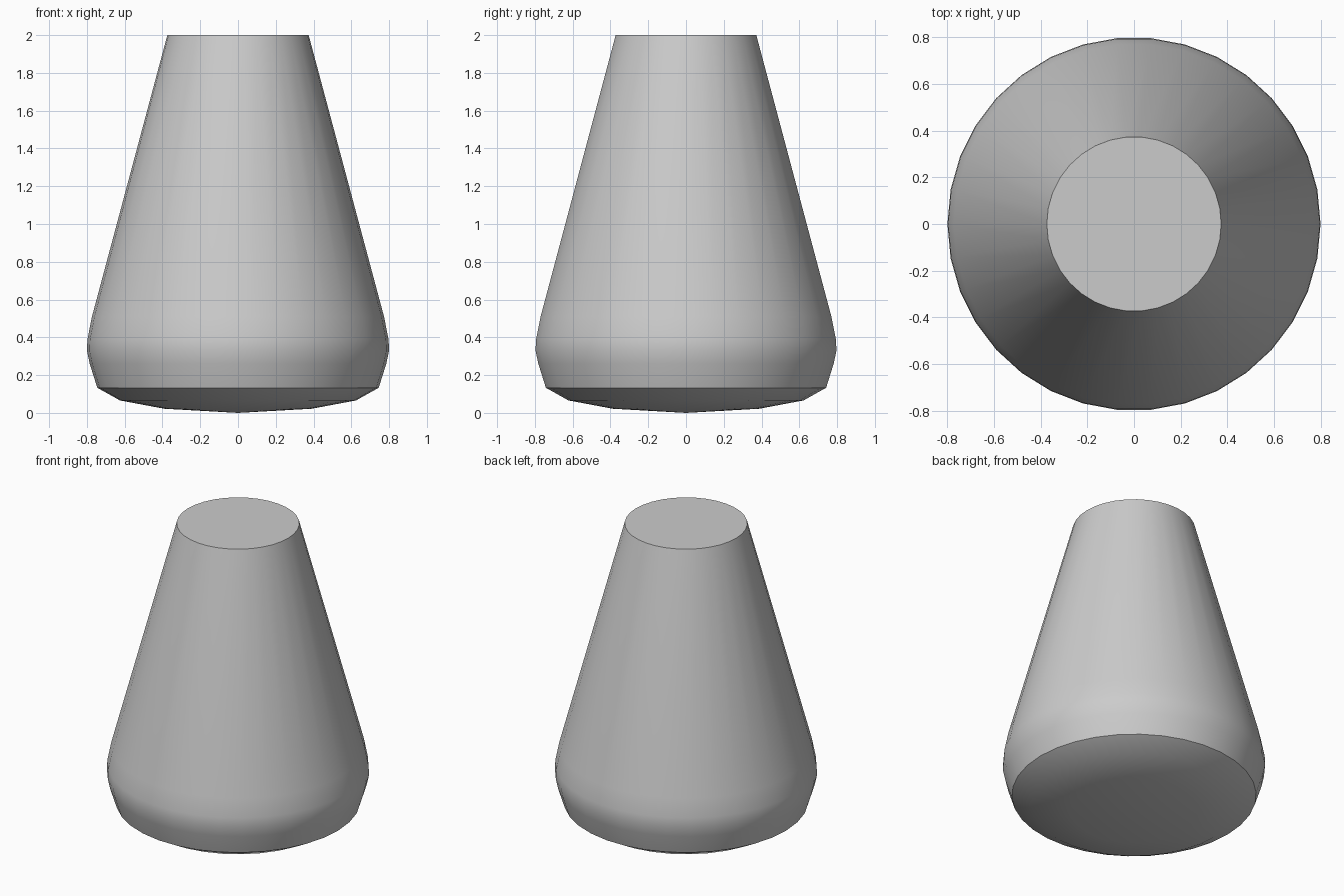
import bpy, bmesh
from math import radians
from mathutils import Matrix

if "Cube" in bpy.data.objects:
    bpy.data.objects.remove(bpy.data.objects["Cube"])

SEGMENTS = 34

# Half profile (radius, height): domed base, rounded belly, straight taper, flat top
PROFILE = [
    (0.00, 0.000), (0.39, 0.022), (0.625, 0.066), (0.745, 0.133),
    (0.785, 0.26), (0.80, 0.33), (0.797, 0.39), (0.773, 0.51),
    (0.374, 2.00), (0.00, 2.00),
]


def lathe(name, profile, segments):
    bm = bmesh.new()
    verts = [bm.verts.new((r, 0, z)) for r, z in profile]
    edges = [bm.edges.new(pair) for pair in zip(verts, verts[1:])]
    bmesh.ops.spin(bm, geom=verts + edges, cent=(0, 0, 0), axis=(0, 0, 1),
                   angle=radians(360), steps=segments, use_duplicate=False)
    bmesh.ops.remove_doubles(bm, verts=bm.verts, dist=1e-4)
    # Put one flat side at the back of the body
    bmesh.ops.rotate(bm, verts=bm.verts, cent=(0, 0, 0),
                     matrix=Matrix.Rotation(radians(90 + 180 / segments), 3, 'Z'))
    bmesh.ops.recalc_face_normals(bm, faces=bm.faces)
    mesh = bpy.data.meshes.new(name)
    bm.to_mesh(mesh)
    bm.free()
    obj = bpy.data.objects.new(name, mesh)
    bpy.context.collection.objects.link(obj)
    return obj


# Tapered body, smooth with a crisp base rim and top edge
body = lathe("tapered_body", PROFILE, SEGMENTS)
bpy.context.view_layer.objects.active = body
body.select_set(True)
bpy.ops.object.shade_smooth_by_angle(angle=radians(32))
